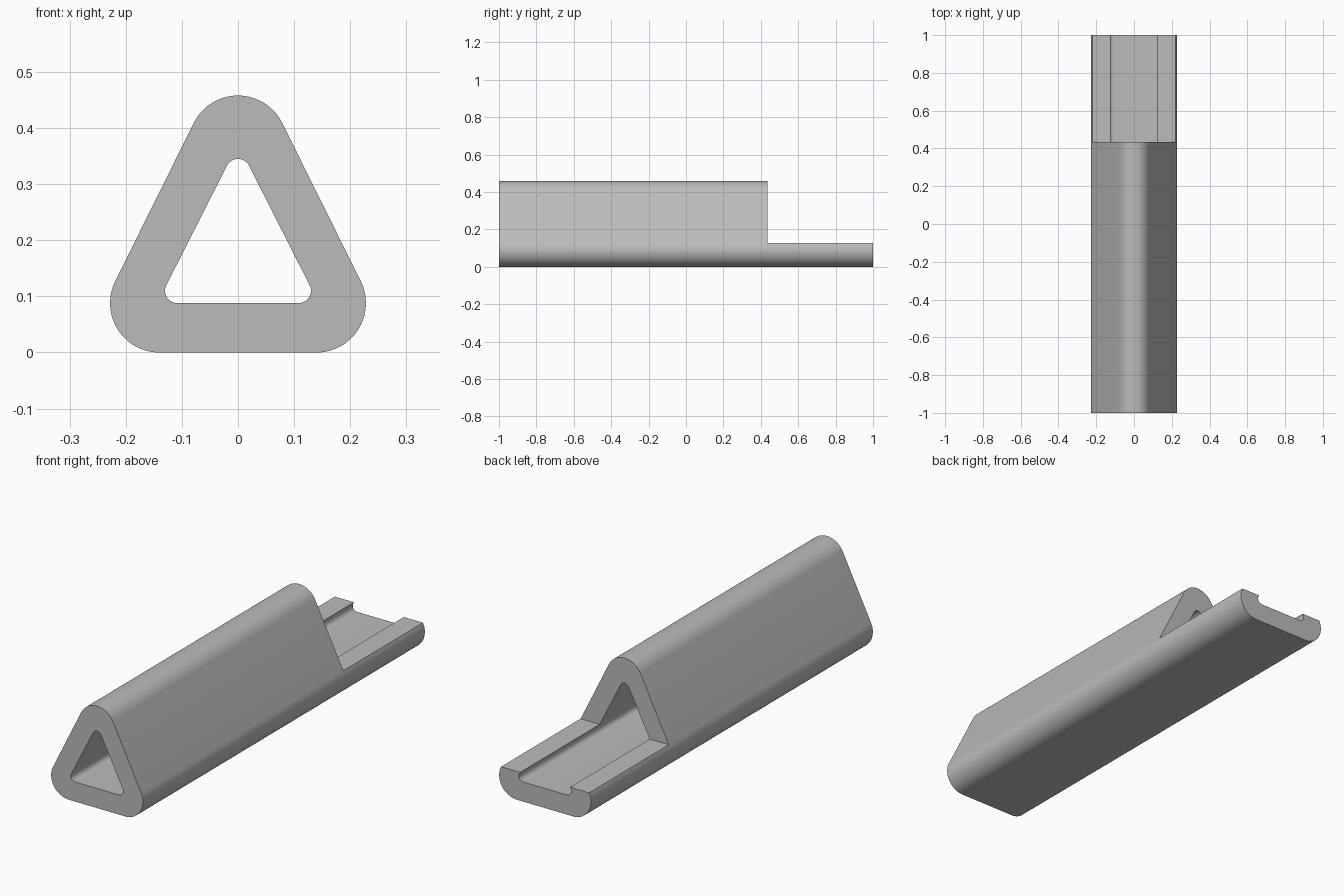
import bpy, bmesh
from math import atan2, cos, sin, pi

cube = bpy.data.objects.get("Cube")
if cube:
    bpy.data.objects.remove(cube, do_unlink=True)

grey = bpy.data.materials.new("plain grey")
grey.use_nodes = True
colour = (0.5, 0.5, 0.5, 1)
grey.diffuse_color = colour
grey.node_tree.nodes["Principled BSDF"].inputs["Base Color"].default_value = colour

FRONT, BACK, STEP_Y, STEP_Z = -1, 1, 0.435, 0.127
ARC = 20


def rounded_triangle(half_base, base_z, top_z, radius):
    """Counter-clockwise outline made of three tangent corner arcs."""
    tilt = atan2(half_base, top_z - base_z)
    corners = [((half_base, base_z), -pi / 2, tilt),
               ((0, top_z), tilt, pi - tilt),
               ((-half_base, base_z), pi - tilt, 1.5 * pi)]
    return [(cx + radius * cos(a0 + (a1 - a0) * i / ARC),
             cz + radius * sin(a0 + (a1 - a0) * i / ARC))
            for (cx, cz), a0, a1 in corners for i in range(ARC + 1)]


# Hollow triangular tube
bm = bmesh.new()
rings = []
for outline in (rounded_triangle(0.14, 0.088, 0.37, 0.088),
                rounded_triangle(0.108, 0.11, 0.323, 0.022)):
    for y in (FRONT, BACK):
        rings.append([bm.verts.new((x, y, z)) for x, z in outline])
outer_front, outer_back, inner_front, inner_back = rings
for a, b in ((outer_front, outer_back), (outer_back, inner_back),
             (inner_back, inner_front), (inner_front, outer_front)):
    for i in range(len(a)):
        j = (i + 1) % len(a)
        bm.faces.new((a[i], a[j], b[j], b[i]))
bmesh.ops.recalc_face_normals(bm, faces=bm.faces)
mesh = bpy.data.meshes.new("triangular_tube")
bm.to_mesh(mesh)
bm.free()
tube = bpy.data.objects.new("triangular_tube", mesh)
mesh.materials.append(grey)
bpy.context.collection.objects.link(tube)

# Block that cuts the back end down to an open tray
bpy.ops.mesh.primitive_cube_add(size=2, location=(0, STEP_Y + 1, STEP_Z + 1))
cutter = bpy.context.object
cutter.name = "step_cutter"
cutter.hide_render = True
cutter.data.materials.append(grey)

cut = tube.modifiers.new("step", "BOOLEAN")
cut.operation = "DIFFERENCE"
cut.solver = "EXACT"
cut.object = cutter
bpy.ops.object.select_all(action="DESELECT")
tube.select_set(True)
bpy.context.view_layer.objects.active = tube
bpy.ops.object.modifier_apply(modifier=cut.name)
bpy.data.objects.remove(cutter, do_unlink=True)

# Smooth corners, crisp ends and step
bpy.ops.object.shade_smooth_by_angle(angle=pi / 6)
